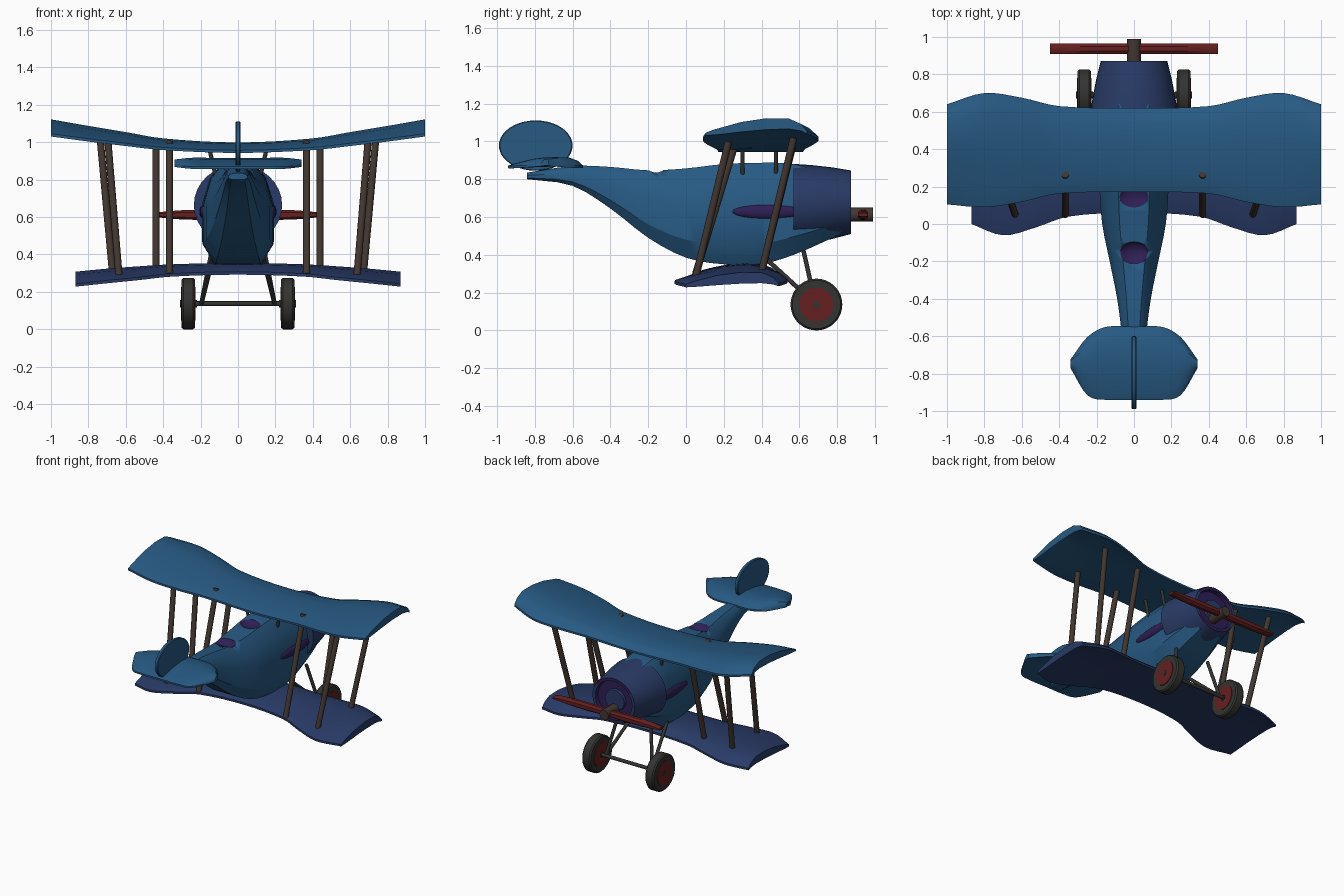
import bpy, bmesh, math
from mathutils import Vector

if "Cube" in bpy.data.objects:
    bpy.data.objects.remove(bpy.data.objects["Cube"])


def mat(name, *rgb):
    m = bpy.data.materials.new(name)
    m.diffuse_color = (*rgb, 1)
    m.use_nodes = True
    m.node_tree.nodes["Principled BSDF"].inputs["Base Color"].default_value = m.diffuse_color
    return m


BLUE = mat("blue", .02, .10, .225)
NAVY = mat("navy", .022, .043, .135)
PURPLE = mat("purple", .027, .014, .09)
RED = mat("dark red", .13, .014, .014)
BROWN = mat("brown", .055, .038, .030)
GREY = mat("dark grey", .033, .033, .031)


def finish(ob, name, *mats, angle=32):
    ob.name = name
    for m in mats:
        ob.data.materials.append(m)
    bpy.ops.object.select_all(action='DESELECT')
    ob.select_set(True)
    bpy.context.view_layer.objects.active = ob
    bpy.ops.object.shade_smooth_by_angle(angle=math.radians(angle))
    return ob


def smooth(keys, n):
    """Hermite interpolation of key tuples; the first entry is the parameter."""
    def slope(i, c):
        a, b = keys[max(i - 1, 0)], keys[min(i + 1, len(keys) - 1)]
        return (b[c] - a[c]) / (b[0] - a[0])
    out = [keys[0]]
    for i in range(len(keys) - 1):
        a, b = keys[i], keys[i + 1]
        d = b[0] - a[0]
        for k in range(1, n + 1):
            t = k / n
            row = [a[0] + d * t]
            for c in range(1, len(a)):
                row.append((2*t**3 - 3*t*t + 1) * a[c] + (t**3 - 2*t*t + t) * d * slope(i, c)
                           + (3*t*t - 2*t**3) * b[c] + (t**3 - t*t) * d * slope(i + 1, c))
            out.append(tuple(row))
    return out


def loft(name, rings, *mats, angle=32):
    bm = bmesh.new()
    vs = [[bm.verts.new(p) for p in r] for r in rings]
    n = len(rings[0])
    for a, b in zip(vs, vs[1:]):
        for i in range(n):
            j = (i + 1) % n
            bm.faces.new((a[i], a[j], b[j], b[i]))
    bm.faces.new(vs[0])
    bm.faces.new(vs[-1])
    bmesh.ops.recalc_face_normals(bm, faces=bm.faces)
    me = bpy.data.meshes.new(name)
    bm.to_mesh(me)
    bm.free()
    ob = bpy.data.objects.new(name, me)
    bpy.context.collection.objects.link(ob)
    return finish(ob, name, *mats, angle=angle)


def rod(name, a, b, r, m, sides=14):
    a, b = Vector(a), Vector(b)
    d = b - a
    bpy.ops.mesh.primitive_cylinder_add(vertices=sides, radius=r, depth=d.length, location=(a + b) / 2,
                                        rotation=d.to_track_quat('Z', 'Y').to_euler())
    return finish(bpy.context.object, name, m)


def ellipsoid(name, loc, radii, *mats):
    bpy.ops.mesh.primitive_uv_sphere_add(segments=24, ring_count=12, radius=1, location=loc)
    ob = bpy.context.object
    ob.scale = radii
    bpy.ops.object.transform_apply(location=False, rotation=False, scale=True)
    return finish(ob, name, *mats)


# Fuselage: y, top, bottom, half width
stations = [(-.84, .835, .80, .05), (-.6, .87, .765, .065), (-.4, .865, .645, .09),
            (-.2, .847, .49, .13), (0, .857, .385, .17), (.2, .88, .35, .185),
            (.4, .887, .352, .19), (.57, .88, .40, .188), (.82, .81, .51, .14)]
section = [(.45, 1), (.78, .85), (1, .58), (1, .2), (.65, 0)]
section += [(-u, v) for u, v in reversed(section)]
fuselage = loft("fuselage", [[(u * w, y, b + v * (t - b)) for u, v in section]
                             for y, t, b, w in smooth(stations, 3)], BLUE, PURPLE)

# Cockpit openings
for loc, radii in (((0, -.155, .86), (.085, .062, .047)), ((0, .14, .888), (.085, .065, .035))):
    cutter = ellipsoid("cockpit_cutter", loc, radii, BLUE, PURPLE)
    for p in cutter.data.polygons:
        p.material_index = 1
    mod = fuselage.modifiers.new("cockpit", 'BOOLEAN')
    mod.operation, mod.solver, mod.object = 'DIFFERENCE', 'EXACT', cutter
    bpy.context.view_layer.objects.active = fuselage
    bpy.ops.object.modifier_apply(modifier=mod.name)
    bpy.data.objects.remove(cutter)

# Engine cowl with recessed front: y, x radius, z radius, centre z
cowl = [(.57, .236, .217, .664), (.66, .224, .207, .668), (.77, .203, .19, .673), (.872, .178, .168, .678),
        (.872, .155, .146, .678), (.845, .150, .142, .678), (.845, .085, .08, .678), (.86, .08, .075, .678)]
N = 32
ob = loft("engine_cowl", [[(rx * math.cos(i * math.tau / N), y, cz + rz * math.sin(i * math.tau / N))
                           for i in range(N)] for y, rx, rz, cz in cowl], NAVY, PURPLE)
for p in ob.data.polygons:
    c = p.center
    r = math.hypot(c.x, c.z - .678)
    if c.y > .84 and .09 < r < .163:
        p.material_index = 1

# Propeller
rod("propeller_hub", (0, .84, .612), (0, .988, .612), .037, BROWN, 20)
blade = [(-.45, .010), (-.38, .019), (-.28, .026), (-.15, .027), (0, .022),
         (.15, .027), (.28, .026), (.38, .019), (.45, .010)]
loft("propeller", [[(x, .937 + .027 * sy, .612 + h * sz) for sy, sz in
                    ((-1, -.5), (-.4, -1), (.4, -1), (1, -.5), (1, .5), (.4, 1), (-.4, 1), (-1, .5))]
                   for x, h in blade], RED)

# Wings: x, rear y, front y, base z, camber, thickness
T = [0, .07, .17, .35, .6, .82, .94, 1]
BUMP = [0, .08, .22, .55, .9, 1, .7, .25]
THICK = [.25, .45, .62, .87, 1, .92, .62, .25]


def wing(name, keys, m):
    full = [(-k[0], *k[1:]) for k in reversed(keys[1:])] + keys
    rings = []
    for x, yb, yf, z, c, th in smooth(full, 4):
        low = [(x, yb + t * (yf - yb), z + c * b) for t, b in zip(T, BUMP)]
        top = [(x, p[1], p[2] + th * h) for p, h in zip(low, THICK)]
        rings.append(low + top[::-1])
    loft(name, rings, m)


wing("upper_wing", [(0, .17, .62, .943, 0, .056), (.4, .163, .63, .958, .005, .058),
                    (.6, .118, .675, .98, .016, .06), (.8, .09, .70, 1.004, .026, .06),
                    (1, .105, .64, 1.031, .035, .06)], BLUE)
wing("lower_wing", [(0, .06, .48, .292, 0, .063), (.35, .04, .485, .282, .004, .062),
                    (.53, -.02, .515, .263, .013, .062), (.7, -.06, .537, .246, .018, .062),
                    (.87, 0, .49, .228, .022, .06)], NAVY)
wing("tailplane", [(0, -.94, -.55, .858, .01, .05), (.15, -.94, -.55, .858, .01, .05),
                   (.25, -.915, -.605, .858, .01, .05), (.34, -.77, -.725, .868, .005, .035)], BLUE)

# Tail fin
N = 40
loft("tail_fin", [[(x, -.795 + .195 * s * math.cos(i * math.tau / N), .978 + .133 * s * math.sin(i * math.tau / N))
                   for i in range(N)] for x, s in ((-.013, .97), (-.008, 1), (.008, 1), (.013, .97))], BLUE)

# Mirrored parts: struts, exhausts, undercarriage
for s, side in ((-1, "left"), (1, "right")):
    for part, a, b in (
            ("rear_outer", (.635, .05, .275), (.695, .225, 1.0)),
            ("rear_inner", (.367, .05, .295), (.367, .265, 1.003)),
            ("front_outer", (.672, .40, .31), (.737, .57, 1.02)),
            ("front_inner", (.438, .40, .31), (.438, .565, .98))):
        rod(f"{side}_{part}_strut", (s * a[0], *a[1:]), (s * b[0], *b[1:]), .019, BROWN)
    for y, part in ((.30, "rear"), (.475, "front")):
        rod(f"{side}_{part}_cabane_strut", (s * .12, y, .82), (s * .152, y, .96), .011, GREY)
    ellipsoid(f"{side}_exhaust", (s * .183, .43, .628), (.024, .19, .038), PURPLE)

    # Wheel with red disc and small cap
    N = 36
    tyre = [(.23, .128), (.24, .137), (.292, .137), (.302, .128)]
    loft(f"{side}_tyre", [[(s * x, .69 + r * math.cos(i * math.tau / N), .137 + r * math.sin(i * math.tau / N))
                           for i in range(N)] for x, r in tyre], GREY)
    rod(f"{side}_wheel_disc", (s * .226, .69, .137), (s * .306, .69, .137), .09, RED, 32)
    rod(f"{side}_wheel_cap", (s * .22, .69, .137), (s * .309, .69, .137), .02, GREY)
    rod(f"{side}_front_gear_leg", (s * .195, .685, .14), (s * .14, .622, .42), .012, GREY)
    rod(f"{side}_rear_gear_leg", (s * .195, .685, .14), (s * .13, .40, .40), .012, GREY)
rod("axle", (-.25, .69, .137), (.25, .69, .137), .013, GREY)
